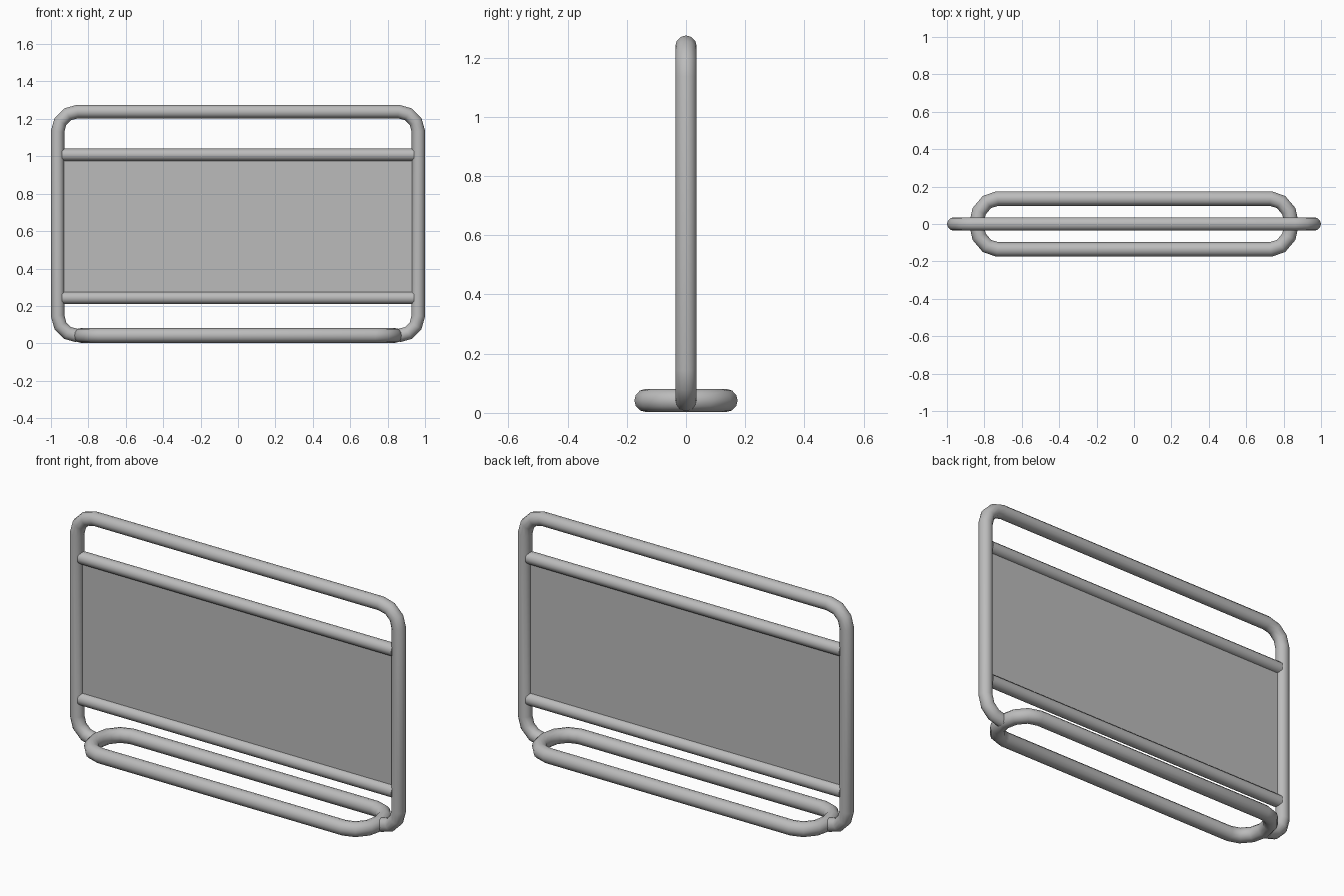
import bpy
from math import sin, cos, pi, radians
from mathutils import Vector

cube = bpy.data.objects.get("Cube")
if cube:
    bpy.data.objects.remove(cube)

grey = bpy.data.materials.new("plain grey")
grey.use_nodes = True
grey.diffuse_color = (0.5, 0.5, 0.5, 1)
grey.node_tree.nodes["Principled BSDF"].inputs["Base Color"].default_value = (0.5, 0.5, 0.5, 1)

RADIUS = 0.036


def arc(cx, cy, rx, ry, start, end, steps):
    """Points along an elliptical arc, angles in degrees."""
    angles = [radians(start + (end - start) * i / steps) for i in range(steps + 1)]
    return [(cx + rx * cos(a), cy + ry * sin(a)) for a in angles]


def tube(name, points, radius, closed=False):
    """Bent round tube along a list of 3D points."""
    curve = bpy.data.curves.new(name, "CURVE")
    curve.dimensions = "3D"
    curve.bevel_depth = radius
    curve.bevel_resolution = 4
    curve.use_fill_caps = not closed
    spline = curve.splines.new("POLY")
    spline.points.add(len(points) - 1)
    for p, co in zip(spline.points, points):
        p.co = Vector(co).to_4d()
    spline.use_cyclic_u = closed
    obj = bpy.data.objects.new(name, curve)
    bpy.context.collection.objects.link(obj)
    bpy.ops.object.select_all(action="DESELECT")
    obj.select_set(True)
    bpy.context.view_layer.objects.active = obj
    bpy.ops.object.convert(target="MESH")
    obj = bpy.context.object
    obj.name = name
    obj.data.materials.clear()
    obj.data.materials.append(grey)
    bpy.ops.object.shade_smooth_by_angle(angle=radians(40))
    return obj


# Upright frame, open along the bottom between the two feet
bend = 0.106
half = [(x, z) for x, z in arc(0.858, 0.147, bend, bend, -90, 0, 3)
        + arc(0.858, 1.133, bend, bend, 0, 90, 3)]
outline = half + [(-x, z) for x, z in reversed(half)]
tube("upright_frame", [(x, 0, z) for x, z in outline], RADIUS)

# Rounded floor loop
loop = arc(0.73, 0, 0.113, 0.136, -90, 90, 6) + arc(-0.73, 0, 0.113, 0.136, 90, 270, 6)
tube("base_loop", [(x, y, 0.042) for x, y in loop], 0.039, closed=True)

# Cross rails
for name, z in (("upper_rail", 1.008), ("lower_rail", 0.243)):
    tube(name, [(-0.94, 0, z), (0.94, 0, z)], 0.033)

# Thin panel stretched between the rails
bpy.ops.mesh.primitive_cube_add(size=1, location=(0, 0, 0.625))
panel = bpy.context.object
panel.name = "display_panel"
panel.scale = (1.89, 0.006, 0.765)
panel.data.materials.append(grey)
